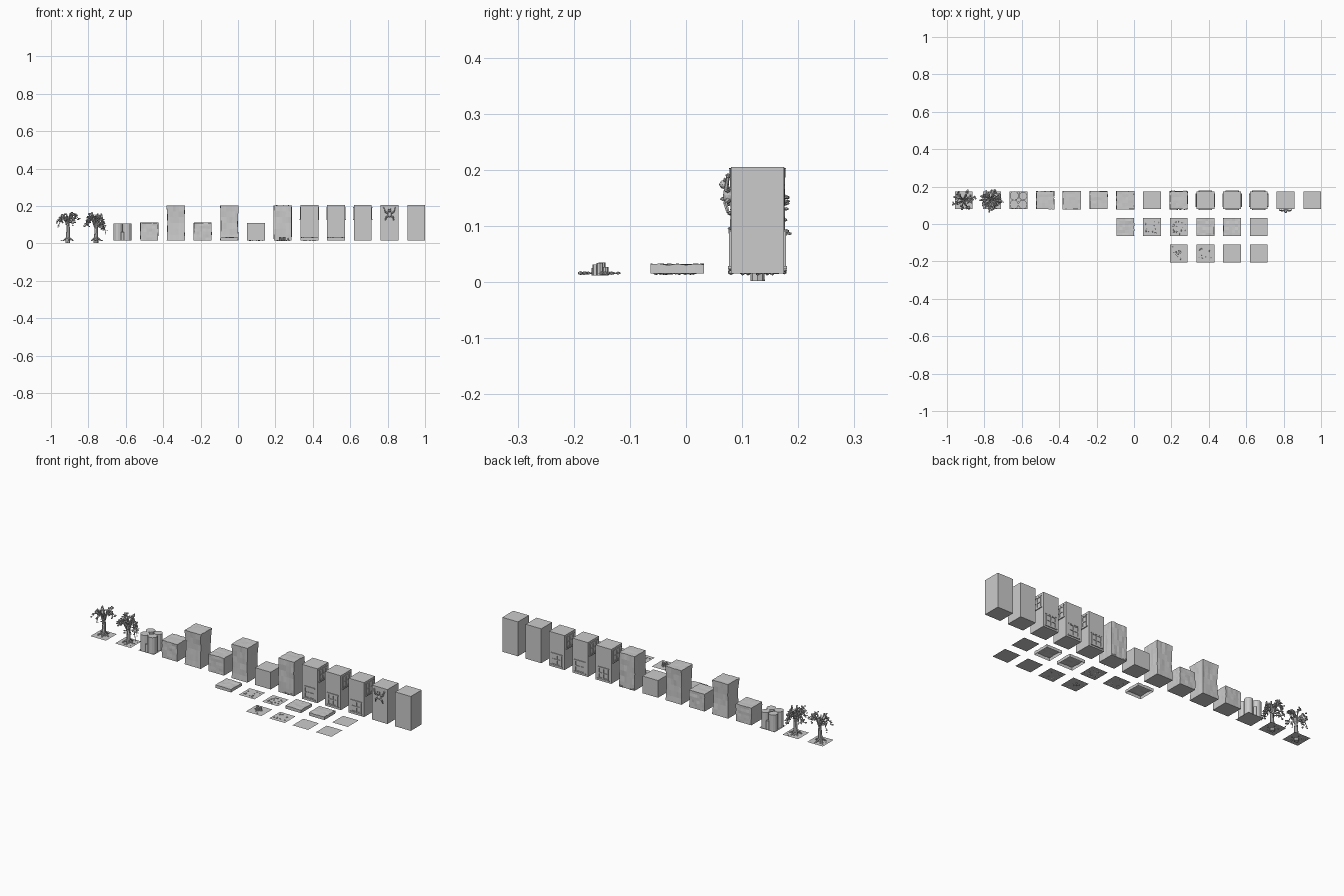
import bpy, bmesh, math, random
from mathutils import Vector, Matrix

if "Cube" in bpy.data.objects:
    bpy.data.objects.remove(bpy.data.objects["Cube"])

random.seed(7)
STEP, W, BASE = 0.1427, 0.095, 0.015
ROW_BACK, ROW_MID, ROW_FRONT = 0.1275, -0.0155, -0.1575
U = random.uniform


def col(k):
    # column centre, counted from the right end
    return 0.9525 - STEP * k


def finish(name, bm, smooth=False):
    bmesh.ops.recalc_face_normals(bm, faces=bm.faces)
    me = bpy.data.meshes.new(name)
    bm.to_mesh(me)
    bm.free()
    ob = bpy.data.objects.new(name, me)
    bpy.context.collection.objects.link(ob)
    return ob


def box(bm, c, s):
    bmesh.ops.create_cube(bm, size=1, matrix=Matrix.Translation(c) @ Matrix.Diagonal((*s, 1)))


def blob(bm, c, s, sub=1):
    m = Matrix.Translation(c) @ Matrix.Rotation(U(0, 6), 4, 'Z') @ Matrix.Diagonal((*s, 1))
    bmesh.ops.create_icosphere(bm, subdivisions=sub, radius=1, matrix=m)


def stick(bm, p, q, r1, r2, n=6):
    p, q = Vector(p), Vector(q)
    d = q - p
    m = Matrix.Translation((p + q) / 2) @ d.to_track_quat('Z', 'Y').to_matrix().to_4x4()
    bmesh.ops.create_cone(bm, cap_ends=True, segments=n, radius1=r1, radius2=r2, depth=d.length, matrix=m)


def block(name, x, h, rough=0.0, waist=0.0):
    # wall block, optionally with uneven stone faces and a pinched waist
    bm = bmesh.new()
    box(bm, (0, 0, 0), (1, 1, 1))
    if rough:
        bmesh.ops.subdivide_edges(bm, edges=bm.edges, cuts=5, use_grid_fill=True)
    for v in bm.verts:
        t = v.co.z + 0.5
        k = 1 - waist * math.sin(math.pi * t) + waist * 0.4
        inner = 0 if t < 0.01 else rough
        v.co = (x + v.co.x * W * k + U(-1, 1) * inner,
                ROW_BACK + v.co.y * W * k + U(-1, 1) * inner,
                BASE + t * h + U(-0.5, 0.5) * inner)
    return finish(name, bm)


def tile(bm, x, y):
    bmesh.ops.create_grid(bm, x_segments=1, y_segments=1, size=W / 2,
                          matrix=Matrix.Translation((x, y, BASE)))


def pebbles(bm, x, y, n, r=0.005):
    for i in range(n):
        s = U(0.5, 1) * r
        blob(bm, (x + U(-0.038, 0.038), y + U(-0.038, 0.038), BASE + 0.001),
             (s, s * U(0.7, 1.2), s * 0.6))


def slab(name, x):
    # open-bottomed raised floor with an uneven top
    bm = bmesh.new()
    bmesh.ops.create_grid(bm, x_segments=6, y_segments=6, size=W / 2)
    rim = [e for e in bm.edges if e.is_boundary]
    ext = bmesh.ops.extrude_edge_only(bm, edges=rim)['geom']
    low = {g for g in ext if isinstance(g, bmesh.types.BMVert)}
    for v in bm.verts:
        v.co.z = BASE if v in low else 0.0315 + U(-0.0015, 0.0015)
        v.co.x += x + (0 if v in low else U(-0.001, 0.001))
        v.co.y += ROW_MID
    finish(name, bm)


def windows(name, x):
    # low windows on front and back, high windows on the sides
    bm = bmesh.new()
    for i in range(4):
        part = bmesh.new()
        zc = 0.059 if i % 2 == 0 else 0.160
        w, h, t, y = 0.062, 0.062, 0.006, -W / 2
        for s in (-1, 0, 1):
            box(part, (s * (w - t) / 2, y, zc), (t, 0.006, h))
            box(part, (0, y, zc + s * (h - t) / 2), (w, 0.006, t))
        box(part, (0, y, zc - h / 2 - 0.002), (w + 0.01, 0.01, 0.005))
        box(part, (0, y, zc + h / 2 + 0.001), (w + 0.006, 0.008, 0.004))
        part.transform(Matrix.Translation((x, ROW_BACK, 0)) @ Matrix.Rotation(i * math.pi / 2, 4, 'Z'))
        tmp = bpy.data.meshes.new("tmp")
        part.to_mesh(tmp)
        bm.from_mesh(tmp)
        part.free()
        bpy.data.meshes.remove(tmp)
    finish(name, bm)


def tree(name, x, n_branch, n_leaf, low, spread):
    y = ROW_BACK
    bm = bmesh.new()
    tile(bm, x, y)
    pebbles(bm, x, y, 9)
    # trunk with roots
    stick(bm, (x, y, 0.002), (x + 0.003, y, 0.08), 0.013, 0.009, 8)
    stick(bm, (x + 0.003, y, 0.08), (x, y, 0.145), 0.009, 0.004, 8)
    for i in range(5):
        a = i * 1.257
        stick(bm, (x, y, 0.035), (x + 0.03 * math.cos(a), y + 0.03 * math.sin(a), 0.014), 0.006, 0.003)
    leaves = bmesh.new()
    for i in range(n_branch):
        # arching branches
        a = i * 2.4 + 0.3
        r = U(0.6, 1)
        dx, dy = math.cos(a) * r * spread[0], math.sin(a) * r * spread[1]
        p0 = Vector((x, y, U(0.07, 0.12)))
        p1 = Vector((x + dx * 0.55, y + dy * 0.55, U(0.135, 0.165)))
        p2 = Vector((x + dx, y + dy, U(low, 0.15)))
        stick(bm, p0, p1, 0.005, 0.003, 5)
        stick(bm, p1, p2, 0.003, 0.0015, 5)
        for j in range(n_leaf):
            t = U(0.1, 1)
            c = p1.lerp(p2, t) + Vector((U(-1, 1), U(-1, 1), U(-1, 1.2))) * 0.009
            s = U(0.004, 0.0075)
            c.z = min(c.z, 0.173)
            c.x = max(c.x, -0.994)
            c.y = min(c.y, 0.2)
            blob(leaves, c, (s, s * 0.8, s * 0.6))
    finish(name + "_wood", bm)
    finish(name + "_leaves", leaves)


# trees
tree("bare_tree", col(13) - 0.008, 9, 9, 0.09, (0.072, 0.055))
tree("bushy_tree", col(12), 15, 11, 0.035, (0.062, 0.062))

# log posts
bm = bmesh.new()
tile(bm, col(11), ROW_BACK)
for dx, dy, r, h in [(-.024, -.023, .024, .09), (.023, -.024, .024, .09), (-.023, .024, .024, .09),
                     (.025, .022, .022, .09), (.001, .001, .012, .07), (.0, -.04, .008, .045), (.0, .04, .008, .05)]:
    p = Vector((col(11) + dx, ROW_BACK + dy, BASE))
    stick(bm, p, p + Vector((0, 0, h)), r, r, 12)
finish("log_posts", bm)

# wall blocks
block("rough_low_wall_a", col(10), W, 0.0014)
block("rough_tall_wall_a", col(9), 0.188, 0.0015, 0.09)
block("rough_low_wall_b", col(8), W, 0.0014)
block("rough_tall_wall_b", col(7), 0.188, 0.0015, 0.06)
block("plain_low_wall", col(6), W)
block("rough_tall_wall_c", col(5), 0.188, 0.0018)
for k in (4, 3, 2):
    block("window_tower_%d" % k, col(k), 0.19)
    windows("windows_%d" % k, col(k))
block("creature_tower", col(1), 0.19)
block("plain_tower", col(0), 0.19)

# rubble at the foot of the rough tower
bm = bmesh.new()
for i in range(14):
    s = U(0.003, 0.006)
    blob(bm, (col(5) + U(-0.045, 0.045), ROW_BACK - W / 2 * random.choice((-1, 1)), U(0.016, 0.024)), (s, s, s * 0.8))
finish("rubble", bm)

# small wall creature
bm = bmesh.new()
cx, cy = col(1) + 0.001, ROW_BACK - W / 2 - 0.005
blob(bm, (cx, cy, 0.155), (0.011, 0.009, 0.016), 2)
blob(bm, (cx, cy - 0.007, 0.174), (0.009, 0.009, 0.008), 2)
for s in (-1, 1):
    stick(bm, (cx + s * 0.006, cy, 0.163), (cx + s * 0.023, cy - 0.004, 0.166), 0.005, 0.004)
    stick(bm, (cx + s * 0.023, cy - 0.004, 0.166), (cx + s * 0.031, cy, 0.188), 0.004, 0.003)
    blob(bm, (cx + s * 0.031, cy, 0.189), (0.005, 0.004, 0.005))
    stick(bm, (cx + s * 0.005, cy, 0.146), (cx + s * 0.019, cy - 0.005, 0.141), 0.005, 0.004)
    stick(bm, (cx + s * 0.019, cy - 0.005, 0.141), (cx + s * 0.022, cy, 0.124), 0.004, 0.003)
    blob(bm, (cx + s * 0.006, cy - 0.006, 0.182), (0.003, 0.003, 0.004))
finish("wall_creature", bm)

# raised floors
for k in (7, 4, 3):
    slab("raised_floor_%d" % k, col(k))

# flat ground tiles: column, row, number of pebbles
for k, y, n in [(6, ROW_MID, 12), (5, ROW_MID, 16), (2, ROW_MID, 0),
                (5, ROW_FRONT, 5), (4, ROW_FRONT, 11), (3, ROW_FRONT, 0), (2, ROW_FRONT, 0)]:
    bm = bmesh.new()
    tile(bm, col(k), y)
    pebbles(bm, col(k), y, n, 0.006)
    finish("ground_tile", bm)

# cluster of little stumps
bm = bmesh.new()
for dx, dy, r, h in [(-.014, .008, .006, .02), (-.004, -.002, .007, .016), (.008, .004, .006, .019),
                     (.001, .014, .005, .012), (-.012, -.006, .005, .01)]:
    p = Vector((col(5) + dx, ROW_FRONT + dy, 0.012))
    stick(bm, p, p + Vector((0, 0, h + 0.003)), r, r, 8)
finish("stump_cluster", bm)
